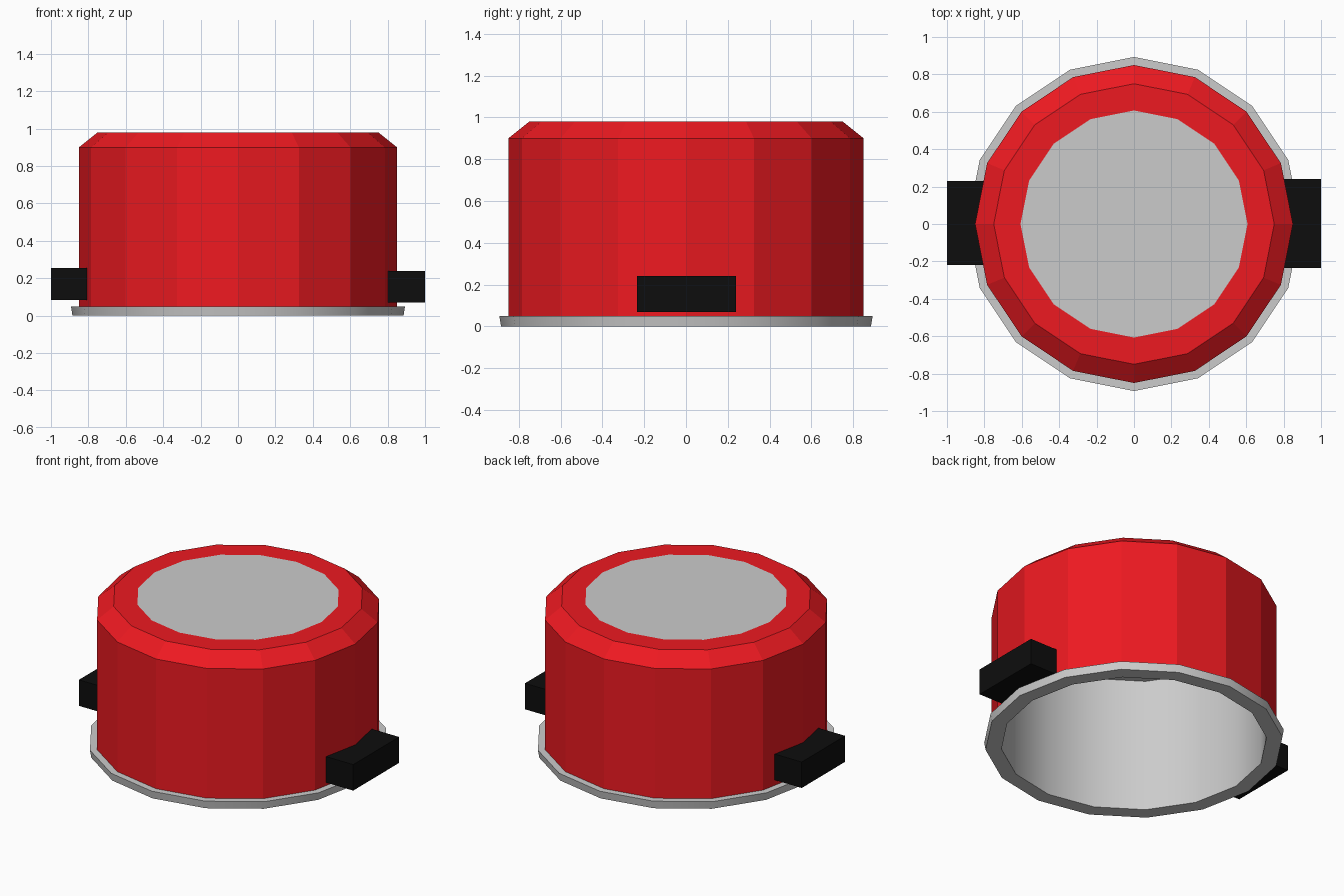
import bpy, bmesh, math
from mathutils import Matrix

if "Cube" in bpy.data.objects:
    bpy.data.objects.remove(bpy.data.objects["Cube"])

SIDES = 16


def material(name, color):
    m = bpy.data.materials.new(name)
    m.diffuse_color = color
    m.use_nodes = True
    m.node_tree.nodes["Principled BSDF"].inputs["Base Color"].default_value = m.diffuse_color
    return m


def add_object(name, bm, mat=None):
    mesh = bpy.data.meshes.new(name)
    bm.to_mesh(mesh)
    bm.free()
    obj = bpy.data.objects.new(name, mesh)
    bpy.context.collection.objects.link(obj)
    if mat:
        mesh.materials.append(mat)
    return obj


def lathe(name, profile, mat=None, cap_start=False, smooth=False):
    """Sweep (radius, z) points around z; normals face right of the path."""
    bm = bmesh.new()
    rings = []
    for r, z in profile:
        rings.append([bm.verts.new((r * math.cos(a), r * math.sin(a), z))
                      for a in (2 * math.pi * i / SIDES for i in range(SIDES))])
    for low, high in zip(rings, rings[1:]):
        for i in range(SIDES):
            j = (i + 1) % SIDES
            bm.faces.new((low[i], low[j], high[j], high[i]))
    if cap_start:
        bm.faces.new(rings[0][::-1])
    obj = add_object(name, bm, mat)
    if smooth:
        bpy.ops.object.select_all(action='DESELECT')
        obj.select_set(True)
        bpy.context.view_layer.objects.active = obj
        bpy.ops.object.shade_smooth_by_angle(angle=math.radians(30))
    return obj


def box(name, lo, hi, mat):
    bm = bmesh.new()
    size = [h - l for l, h in zip(lo, hi)]
    mid = [(h + l) / 2 for l, h in zip(lo, hi)]
    bmesh.ops.create_cube(bm, size=1, matrix=Matrix.Translation(mid) @ Matrix.Diagonal((*size, 1)))
    return add_object(name, bm, mat)


red = material("red_enamel", (0.85, 0.01, 0.015, 1))
black = material("black_plastic", (0.004, 0.004, 0.004, 1))

# Painted outer wall, chamfer and ring around the base
lathe("pot_wall", [(0.85, 0.05), (0.85, 0.90), (0.75, 0.98), (0.607, 0.98)], red)

# Bare metal inside, running out into the lip the pot rests on
lathe("metal_liner_and_rim",
      [(0.79, 0.88), (0.79, 0), (0.885, 0), (0.893, 0.05), (0.85, 0.05)],
      cap_start=True, smooth=True)

# Bare metal disc in the middle of the upturned base
bm = bmesh.new()
bmesh.ops.create_circle(bm, cap_ends=True, segments=SIDES, radius=0.607,
                        matrix=Matrix.Translation((0, 0, 0.98)))
for f in bm.faces:
    f.normal_update()
    if f.normal.z < 0:
        f.normal_flip()
add_object("base_disc", bm)

# Side grips
box("left_handle", (-1, -0.22, 0.085), (-0.80, 0.23, 0.255), black)
box("right_handle", (0.80, -0.235, 0.07), (1, 0.24, 0.24), black)
